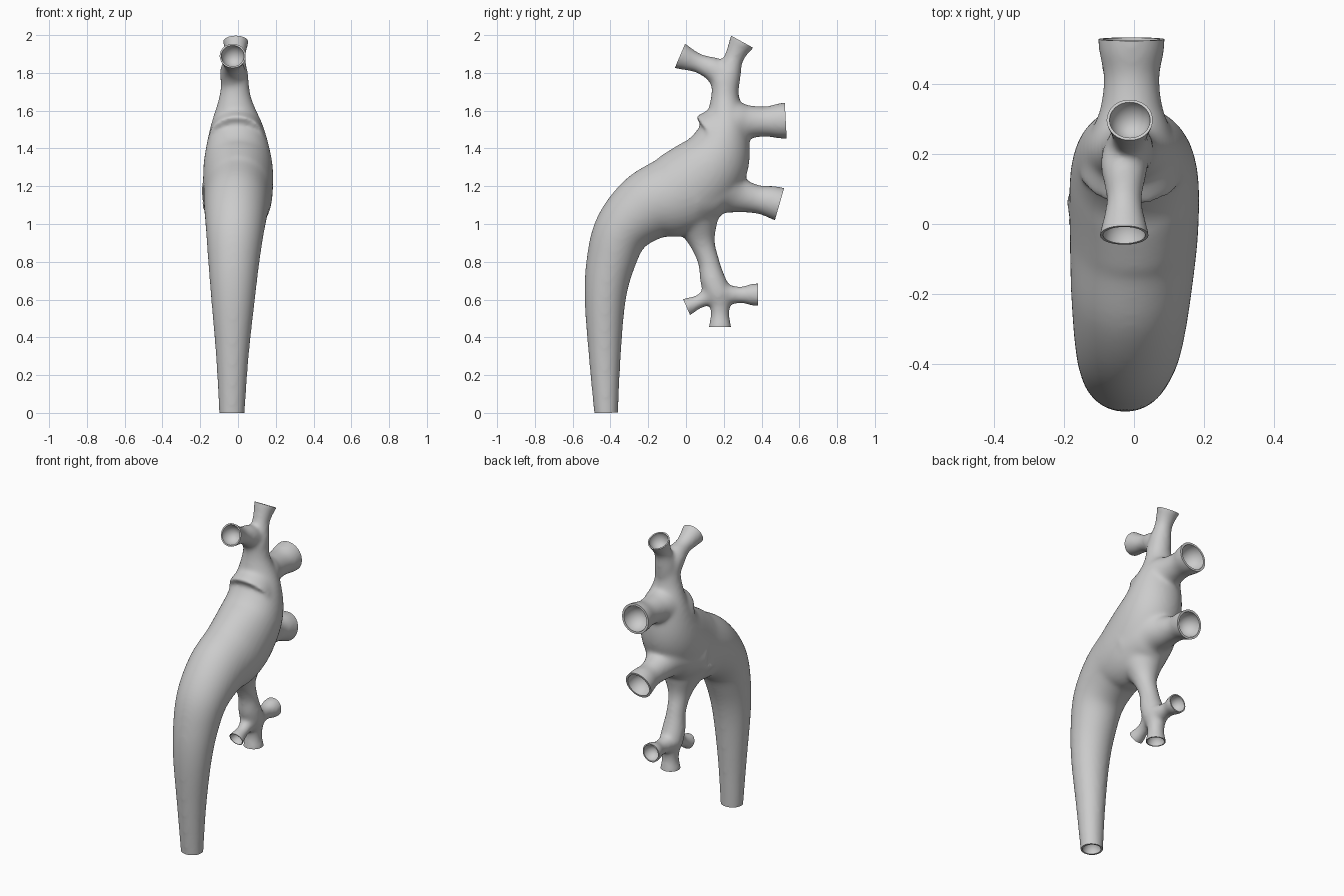
import bpy, bmesh, math
from mathutils import Vector

if "Cube" in bpy.data.objects:
    bpy.data.objects.remove(bpy.data.objects["Cube"])

SEG = 32
body = bmesh.new()
cutters = bmesh.new()


def catmull(p, steps=8):
    """Smooth interpolation of point rows (x, y, z, in-plane radius, x radius)."""
    q = [p[0]] + p + [p[-1]]
    out = []
    for i in range(1, len(q) - 2):
        for s in range(steps):
            t = s / steps
            out.append([0.5 * (2 * b + (c - a) * t + (2 * a - 5 * b + 4 * c - d) * t * t
                               + (3 * b - a - 3 * c + d) * t ** 3)
                        for a, b, c, d in zip(q[i - 1], q[i], q[i + 1], q[i + 2])])
    return out + [list(p[-1])]


def loft(bm, rings):
    """Closed tube through rings of coordinates."""
    vs = [[bm.verts.new(c) for c in r] for r in rings]
    n = len(vs[0])
    for a, b in zip(vs, vs[1:]):
        for i in range(n):
            bm.faces.new((a[i], a[(i + 1) % n], b[(i + 1) % n], b[i]))
    bm.faces.new(vs[0][::-1])
    bm.faces.new(vs[-1])


def ring(c, u, v, a, b):
    return [c + u * a * math.cos(k * math.tau / SEG) + v * b * math.sin(k * math.tau / SEG)
            for k in range(SEG)]


X = Vector((1, 0, 0))


def branch(pts, depth=0.95, inner=0.84, cup=True):
    """Tube in the side plane; its end is trimmed flat and hollowed into a cup."""
    pts = [tuple(p) for p in pts]
    end = Vector(pts[-1][:3])
    d = end - Vector(pts[-2][:3])
    d.x = 0
    d.normalize()
    if cup:
        pts.append(tuple(end + d * 0.035) + pts[-1][3:])
    rows = catmull(pts)
    cs = [Vector(r[:3]) for r in rows]
    rings = []
    for i, r in enumerate(rows):
        t = cs[min(i + 1, len(cs) - 1)] - cs[max(i - 1, 0)]
        t.x = 0
        t.normalize()
        rings.append(ring(cs[i], X, X.cross(t), r[4], r[3]))
    loft(body, rings)
    if cup:
        r = pts[-1][3]
        u = X.cross(d)
        prof = [(inner * r * math.sin(k * math.pi / 20), -depth * r * math.cos(k * math.pi / 20))
                for k in range(1, 11)] + [(1.5 * r, 0), (1.5 * r, 0.08)]
        loft(cutters, [ring(end + d * h, X, u, w, w) for w, h in prof])


def rnd(x, *yzr):
    return [(x, y, z, r, r) for y, z, r in yzr]


# main pelvis and ureter, from the upper neck down to the outlet
branch([(-0.015, 0.205, 1.77, 0.07, 0.07), (-0.015, 0.207, 1.66, 0.077, 0.088),
        (-0.005, 0.205, 1.5, 0.13, 0.145), (0, 0.14, 1.32, 0.195, 0.182),
        (0, -0.02, 1.17, 0.222, 0.184), (-0.008, -0.2, 1.095, 0.188, 0.172),
        (-0.015, -0.335, 0.97, 0.152, 0.155), (-0.022, -0.398, 0.8, 0.13, 0.136),
        (-0.026, -0.428, 0.6, 0.109, 0.116), (-0.03, -0.43, 0.3, 0.085, 0.087),
        (-0.032, -0.423, 0, 0.064, 0.068)])
# upper cups
branch(rnd(-0.012, (0.205, 1.7, .072), (0.225, 1.79, .066), (0.25, 1.87, .052),
           (0.275, 1.925, .058), (0.297, 1.965, .069)))
branch(rnd(-0.028, (0.21, 1.72, .06), (0.165, 1.805, .068), (0.075, 1.847, .051),
           (0.015, 1.87, .06), (-0.032, 1.89, .072)))
# two large back cups
branch(rnd(-0.007, (0.14, 1.45, .15), (0.25, 1.53, .12), (0.33, 1.54, .09), (0.42, 1.542, .08),
           (0.49, 1.545, .093), (0.528, 1.547, .096)))
branch(rnd(-0.007, (0.05, 1.17, .19), (0.19, 1.18, .145), (0.29, 1.15, .093), (0.38, 1.13, .075),
           (0.45, 1.118, .085), (0.495, 1.105, .09)))
# lower stem and its three small cups
branch(rnd(-0.015, (0.03, 1.1, .18), (0.06, 1.0, .115), (0.087, 0.9, .068), (0.12, 0.8, .057),
           (0.14, 0.71, .067), (0.165, 0.64, .07), (0.175, 0.59, .06)), cup=False)
branch(rnd(-0.015, (0.16, 0.64, .06), (0.1, 0.605, .043), (0.06, 0.585, .037), (0.003, 0.56, .049)))
branch(rnd(-0.015, (0.178, 0.64, .07), (0.18, 0.56, .053), (0.18, 0.51, .05), (0.18, 0.455, .061)))
branch(rnd(-0.015, (0.17, 0.63, .07), (0.24, 0.625, .05), (0.3, 0.625, .045), (0.345, 0.626, .058), (0.38, 0.626, .061)))


def make(name, bm):
    bmesh.ops.recalc_face_normals(bm, faces=bm.faces)
    me = bpy.data.meshes.new(name)
    bm.to_mesh(me)
    ob = bpy.data.objects.new(name, me)
    bpy.context.collection.objects.link(ob)
    return ob


pelvis = make("renal_pelvis", body)
cut = make("cup_cutter", cutters)
cut.hide_render = True

# fuse, soften the junctions, then hollow the cups
m = pelvis.modifiers.new("fuse", 'REMESH')
m.mode = 'VOXEL'
m.voxel_size = 0.01
m = pelvis.modifiers.new("soften", 'SMOOTH')
m.factor = 0.5
m.iterations = 22
m = pelvis.modifiers.new("cups", 'BOOLEAN')
m.operation = 'DIFFERENCE'
m.solver = 'EXACT'
m.object = cut

bpy.context.view_layer.objects.active = pelvis
pelvis.select_set(True)
cut.select_set(False)
bpy.ops.object.convert(target='MESH')
bpy.data.objects.remove(cut, do_unlink=True)
bpy.ops.object.shade_smooth_by_angle(angle=math.radians(40))
